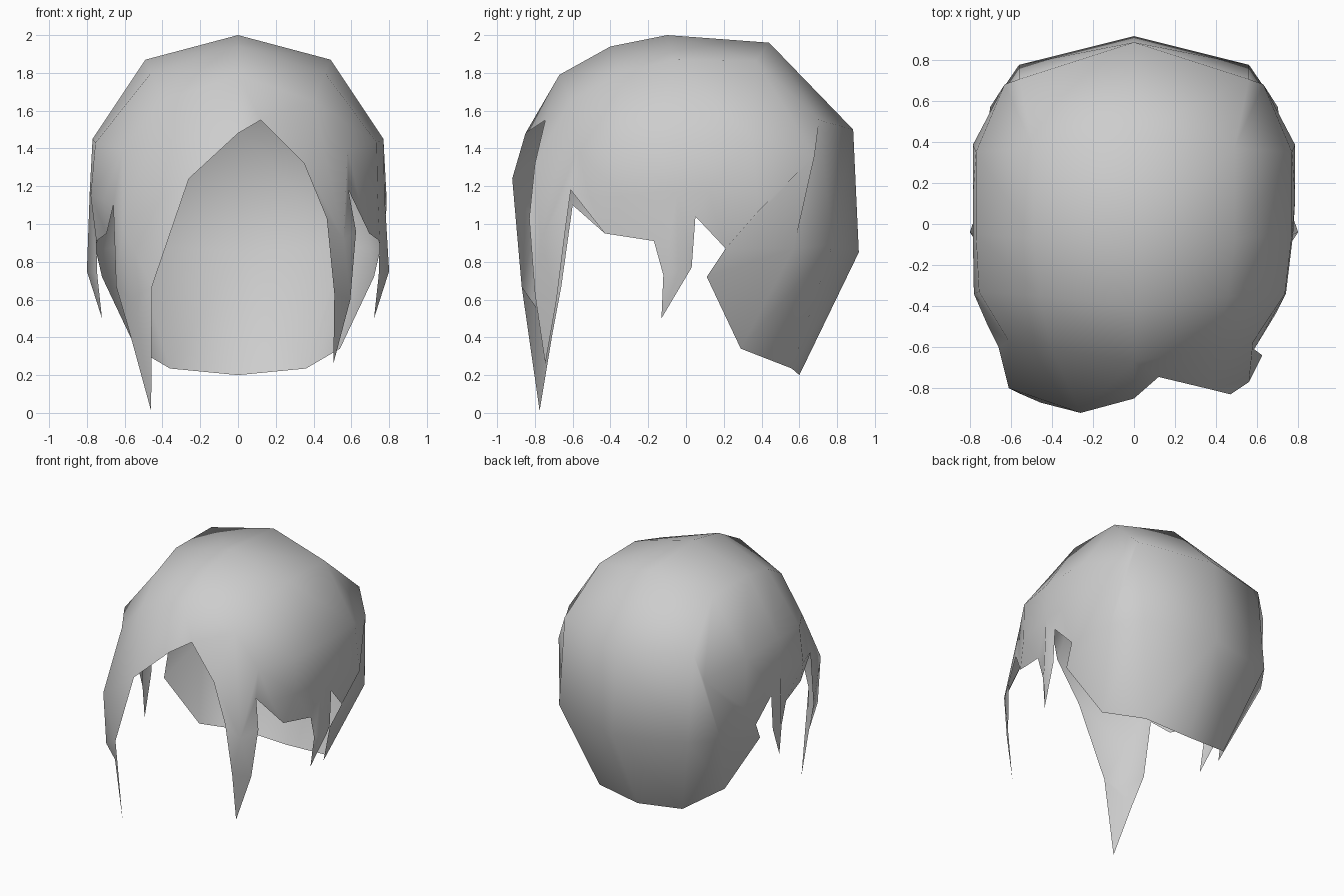
import bpy, bmesh

cube = bpy.data.objects.get("Cube")
if cube:
    bpy.data.objects.remove(cube, do_unlink=True)

# Single grey hair material
mat = bpy.data.materials.new("hair_grey")
mat.use_nodes = True
GREY = (0.61, 0.61, 0.61, 1.0)
mat.diffuse_color = GREY
bsdf = next(n for n in mat.node_tree.nodes if n.type == 'BSDF_PRINCIPLED')
bsdf.inputs["Base Color"].default_value = GREY

bm = bmesh.new()

# Half shell: rows fan around the ear from hairline (A) over the crown to the nape (G);
# each row runs from the centre line out to the ear
ROWS = {
    "A": [(0, -.67, 1.79), (.40, -.61, 1.65), (.61, -.57, 1.40), (.71, -.50, 1.13)],
    "B": [(0, -.40, 1.94), (.46, -.35, 1.80), (.755, -.33, 1.43), (.78, -.34, 1.15)],
    "C": [(0, -.10, 2.00), (.49, -.07, 1.87), (.77, -.05, 1.45), (.785, -.05, 1.17)],
    "D": [(0, .44, 1.96), (.49, .37, 1.865), (.77, .35, 1.45), (.785, .12, 1.17)],
    "E": [(0, .885, 1.50), (.56, .705, 1.55), (.63, .68, 1.36), (.785, .385, 1.07)],
    "F": [(0, .915, .85), (.56, .775, .89), (.70, .57, .87), (.755, .21, .87)],
    "G": [(0, .60, .20), (.36, .56, .235), (.54, .29, .34), (.72, .11, .72)],
}

# The left temple is pulled in slightly
LEFT_TEMPLE = {"A2": (.58, -.575, 1.40), "A3": (.64, -.51, 1.14),
               "B2": (.735, -.34, 1.43), "B3": (.74, -.34, 1.15),
               "C3": (.775, -.05, 1.17)}

# Sideburn lock and lower rim, same on both sides
SIDE = {
    "R1": (.695, -.43, .95), "R2": (.75, -.17, .91), "L1": (.745, -.12, .73),
    "tip": (.72, -.13, .50), "L2": (.775, .03, .77), "K": (.80, -.04, .75),
    "S": (.775, .05, 1.04),
}
SIDE_FACES = ["A2 A3 T", "A3 T R1", "A3 R1 B3", "B3 R1 R2", "B3 R2 C3", "C3 R2 L1 K",
              "C3 K L2 S", "K L1 tip", "K tip L2", "C3 S D3", "D3 S F3 E3"]

# Long fringe lock on the right and short fringe lock on the left
FRINGE = {
    -1: ({"T": (-.66, -.60, 1.10), "I1": (0, -.85, 1.48), "I2": (-.26, -.92, 1.24),
          "I3": (-.455, -.87, .67), "end": (-.46, -.775, .01), "M1": (-.61, -.80, .98),
          "M2": (-.57, -.82, .60), "O1": (-.645, -.66, .67), "O2": (-.575, -.705, .43)},
         ["A0 I1 part", "A0 A1 I2 I1", "A1 A2 M1 I2", "A2 T M1", "I2 M1 I3",
          "M1 T O1 M2", "M1 M2 I3", "M2 O1 O2", "I3 M2 O2 end"]),
    1: ({"T": (.585, -.61, 1.18), "J1": (.35, -.80, 1.32), "J2": (.47, -.83, 1.03),
         "J3": (.51, -.80, .63), "end": (.505, -.745, .26), "N": (.56, -.77, .92),
         "O1": (.625, -.64, .96), "O2": (.595, -.685, .60)},
        ["A0 part A1", "A1 part J1", "A1 J1 N A2", "A2 N T", "J1 J2 N",
         "N J2 J3", "N J3 O2 O1", "N O1 T", "J3 end O2"]),
}

centre = {r + "0": bm.verts.new(pts[0]) for r, pts in ROWS.items()}
centre["part"] = bm.verts.new((.12, -.745, 1.55))

for s in (-1, 1):
    # Mirrored shell and sideburn points, then this side's own fringe points
    half = {r + str(k): pts[k] for r, pts in ROWS.items() for k in (1, 2, 3)}
    half.update(SIDE)
    if s > 0:
        half.update(LEFT_TEMPLE)
    points, fringe_faces = FRINGE[s]
    v = dict(centre)
    v.update({n: bm.verts.new((s * x, y, z)) for n, (x, y, z) in half.items()})
    v.update({n: bm.verts.new(co) for n, co in points.items()})

    # Crown and back panels
    names = "ABCDEFG"
    for a, b in zip(names, names[1:]):
        for k in range(3):
            bm.faces.new([v[a + str(k)], v[b + str(k)], v[b + str(k + 1)], v[a + str(k + 1)]])
    # Sideburn and fringe panels
    for f in SIDE_FACES + fringe_faces:
        bm.faces.new([v[n] for n in f.split()])

# Outward normals on the open shell
bmesh.ops.recalc_face_normals(bm, faces=bm.faces[:])
bm.normal_update()
top = max(bm.faces, key=lambda f: f.calc_center_median().z)
if top.normal.z < 0:
    bmesh.ops.reverse_faces(bm, faces=bm.faces[:])
for f in bm.faces:
    f.smooth = True

mesh = bpy.data.meshes.new("hair_cap")
bm.to_mesh(mesh)
bm.free()
mesh.materials.append(mat)
hair = bpy.data.objects.new("hair_cap", mesh)
bpy.context.collection.objects.link(hair)
